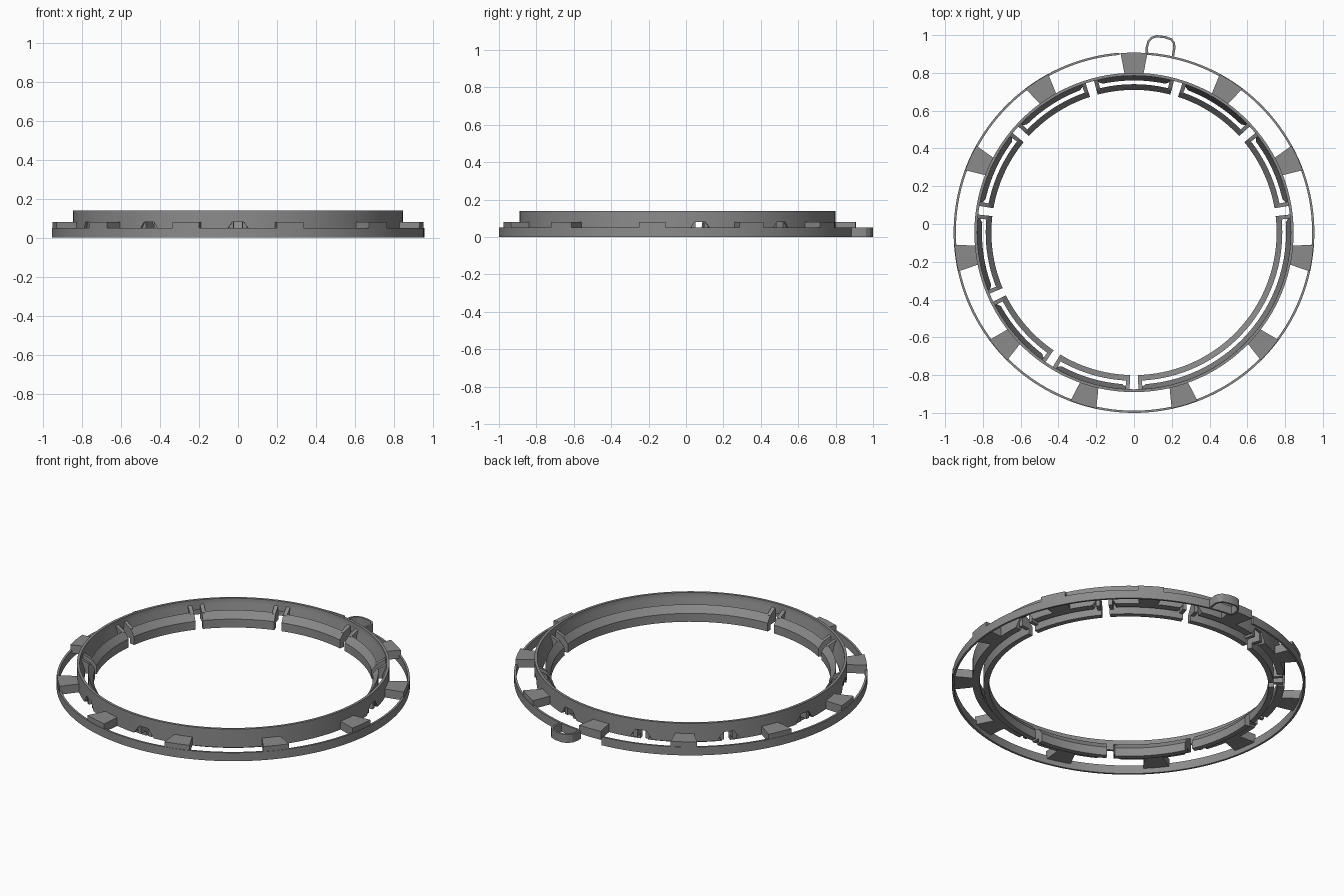
import bpy, math

if "Cube" in bpy.data.objects:
    bpy.data.objects.remove(bpy.data.objects["Cube"])

CY = -0.045                 # ring centre in y
STEP = 360 / 11             # spacing of tabs and clip gaps
GAPS = [270 - STEP * k for k in range(9)]   # gaps between inner clips
GAP = 1.6                   # half angle of a gap

grey = bpy.data.materials.new("grey")
grey.diffuse_color = (0.26, 0.26, 0.26, 1)
grey.use_nodes = True
grey.node_tree.nodes["Principled BSDF"].inputs["Base Color"].default_value = grey.diffuse_color


def make(name, verts, faces):
    me = bpy.data.meshes.new(name)
    me.from_pydata(verts, [], faces)
    me.materials.append(grey)
    ob = bpy.data.objects.new(name, me)
    bpy.context.collection.objects.link(ob)
    bpy.ops.object.select_all(action='DESELECT')
    ob.select_set(True)
    bpy.context.view_layer.objects.active = ob
    bpy.ops.object.mode_set(mode='EDIT')
    bpy.ops.mesh.select_all(action='SELECT')
    bpy.ops.mesh.normals_make_consistent(inside=False)
    bpy.ops.object.mode_set(mode='OBJECT')
    bpy.ops.object.shade_smooth_by_angle(angle=math.radians(25))
    return ob


def skin(name, sections, closed=False):
    """Join equal cross-sections into a solid, capped unless closed."""
    n, m = len(sections[0]), len(sections)
    verts = [p for s in sections for p in s]
    faces = []
    for i in range(m if closed else m - 1):
        a, b = i * n, (i + 1) % m * n
        faces += [(a + j, a + (j + 1) % n, b + (j + 1) % n, b + j) for j in range(n)]
    if not closed:
        faces += [tuple(range(n)), tuple(range((m - 1) * n, m * n))]
    return make(name, verts, faces)


def polar(deg, r, z):
    a = math.radians(deg)
    return (r * math.cos(a), CY + r * math.sin(a), z)


def arc(name, profile, a0, a1):
    n = max(1, round(abs(a1 - a0) / 2))
    return skin(name, [[polar(a0 + (a1 - a0) * i / n, r, z) for r, z in profile]
                       for i in range(n + 1)])


# Thin outer ring, open where the loop joins
arc("outer_ring", [(0.943, 0), (0.955, 0), (0.955, 0.05), (0.943, 0.05)], 86, 86 - 351.3 + 0)
bpy.context.object.name = "outer_ring"

# Small loop bulging out of the ring
pts = [(0.067, 0.904), (0.068, 0.935), (0.076, 0.966), (0.094, 0.986), (0.12, 0.994),
       (0.165, 0.989), (0.196, 0.978), (0.211, 0.96), (0.214, 0.935), (0.206, 0.886)]
loop = []
for i, (x, y) in enumerate(pts):
    p, q = pts[max(i - 1, 0)], pts[min(i + 1, len(pts) - 1)]
    dx, dy = q[0] - p[0], q[1] - p[1]
    d = math.hypot(dx, dy) / 0.006
    nx, ny = -dy / d, dx / d
    loop.append([(x + nx, y + ny, 0), (x - nx, y - ny, 0),
                 (x - nx, y - ny, 0.05), (x + nx, y + ny, 0.05)])
skin("ring_loop", loop)

# Spacer tabs between the outer ring and the collar
for k in range(11):
    c = 90 + STEP * k
    ends = []
    for s in (-1, 0, 1):
        ends.append([polar(c + s * 3.4, 0.838, 0.03), polar(c + s * 4.3, 0.953, 0.03),
                     polar(c + s * 4.3, 0.953, 0.08), polar(c + s * 3.4, 0.838, 0.08)])
    skin("spacer_tab", ends)


# Collar with a notch under its edge at every gap
def collar_section(deg):
    off = min(abs((deg - g + 180) % 360 - 180) for g in GAPS)
    zb = 0.03 + 0.05 * min(1, max(0, (4.4 - off) / 2.4))

    def inner(z):
        return 0.805 + 0.025 * min(1, max(0, (z - 0.05) / 0.06, (zb - 0.03) / 0.05))
    mid = zb + 0.02
    prof = [(0.845, zb), (0.845, 0.14), (0.83, 0.14), (0.83, 0.11),
            (inner(mid), mid), (inner(zb), zb)]
    return [polar(deg, r, z) for r, z in prof]


angles = {round(i * 2.0, 2) for i in range(180)}
for g in GAPS:
    angles = {a for a in angles if abs((a - g + 180) % 360 - 180) > 5}
for g in GAPS:
    angles |= {round((g + o) % 360, 2) for o in (-4.4, -2, 0, 2, 4.4)}
skin("collar", [collar_section(a) for a in sorted(angles)], closed=True)

# Inner clips with a sloped lip; the last one spans the ungapped side
for i, g in enumerate(GAPS):
    end = GAPS[i + 1] if i < 8 else 270 - 360
    arc("inner_clip", [(0.785, 0), (0.755, 0), (0.755, 0.05), (0.785, 0.09)],
        g - GAP, end + GAP)

# Posts beside each gap holding the clips to the collar
for g in GAPS:
    for s in (-1, 1):
        arc("clip_post", [(0.78, 0.03), (0.835, 0.03), (0.835, 0.115), (0.78, 0.085)],
            g + s * GAP, g + s * 3.1)
